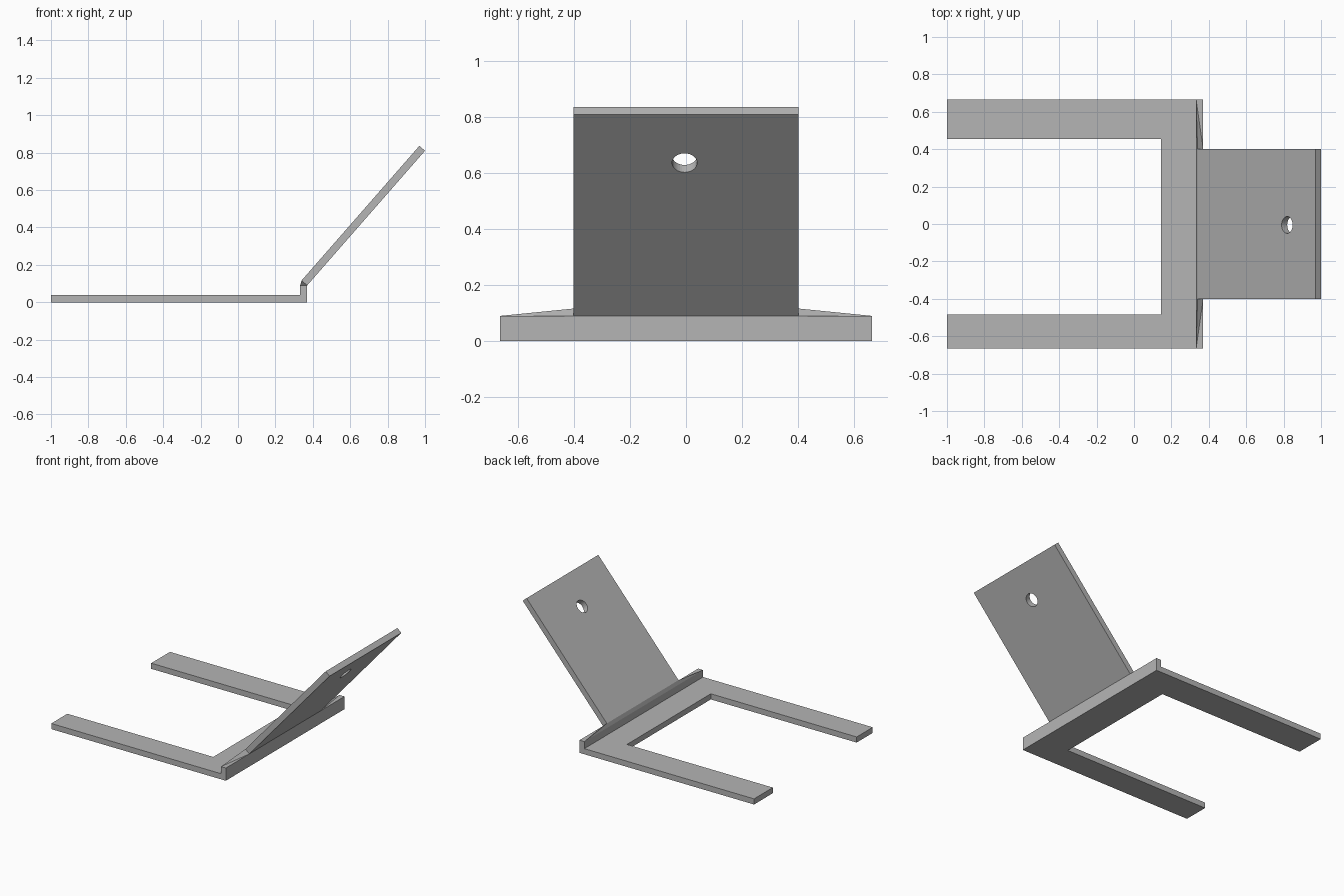
import bpy
import bmesh
from math import atan2
from mathutils import Vector, Matrix

cube = bpy.data.objects.get("Cube")
if cube:
    bpy.data.objects.remove(cube, do_unlink=True)

grey = bpy.data.materials.new("plain grey")
grey.use_nodes = True
grey.diffuse_color = (0.46, 0.46, 0.46, 1)
grey.node_tree.nodes["Principled BSDF"].inputs["Base Color"].default_value = grey.diffuse_color


def finish(bm, name):
    bmesh.ops.recalc_face_normals(bm, faces=bm.faces[:])
    mesh = bpy.data.meshes.new(name)
    bm.to_mesh(mesh)
    bm.free()
    mesh.materials.append(grey)
    obj = bpy.data.objects.new(name, mesh)
    bpy.context.collection.objects.link(obj)
    return obj


def extrude_profile(name, profile, half_width):
    """Side profile in x and z, swept across y."""
    bm = bmesh.new()
    face = bm.faces.new([bm.verts.new((x, -half_width, z)) for x, z in profile])
    swept = bmesh.ops.extrude_face_region(bm, geom=[face])["geom"]
    verts = [v for v in swept if isinstance(v, bmesh.types.BMVert)]
    bmesh.ops.translate(bm, verts=verts, vec=(0, 2 * half_width, 0))
    return finish(bm, name)


def cut(target, cutter):
    cutter.hide_render = True
    mod = target.modifiers.new("cut", 'BOOLEAN')
    mod.operation = 'DIFFERENCE'
    mod.solver = 'EXACT'
    mod.object = cutter
    bpy.context.view_layer.objects.active = target
    bpy.ops.object.modifier_apply(modifier=mod.name)
    bpy.data.objects.remove(cutter, do_unlink=True)


thick = 0.04
back_x, lip_x, lip_z = 0.37, 0.332, 0.09
base_half, plate_half = 0.665, 0.402

# Base frame with raised lip: L profile, then the open slot between the arms
frame = extrude_profile("base_frame", [(-1, 0), (back_x, 0), (back_x, lip_z),
                                       (lip_x, lip_z), (lip_x, thick), (-1, thick)], base_half)
bm = bmesh.new()
bmesh.ops.create_cube(bm, size=1, matrix=Matrix.Translation((-0.455, -0.015, 0))
                      @ Matrix.Diagonal((1.2, 0.94, 1, 1)))
cut(frame, finish(bm, "slot_cutter"))

# Leaning plate
low = Vector((back_x, 0, lip_z))
high = Vector((1, 0, 0.81))
along = (high - low).normalized()
normal = Vector((-along.z, 0, along.x))
corners = [low, high, high + normal * thick, low + normal * thick]
plate = extrude_profile("leaning_plate", [(c.x, c.z) for c in corners], plate_half)

# Round hole near the top of the plate
centre = low + along * 0.727 + normal * thick / 2 + Vector((0, -0.005, 0))
bm = bmesh.new()
bmesh.ops.create_cone(bm, cap_ends=True, segments=32, radius1=0.045, radius2=0.045, depth=0.2,
                      matrix=Matrix.Translation(centre)
                      @ Matrix.Rotation(-atan2(along.z, along.x), 4, 'Y'))
cut(plate, finish(bm, "hole_cutter"))

# Tapered fillet along the lip, rising to the foot of the plate
bm = bmesh.new()
foot = corners[3]
for side in (-1, 1):
    bm.verts.new((lip_x, side * base_half, lip_z))
    for x, z in ((lip_x, lip_z), (back_x, lip_z), (foot.x, foot.z)):
        bm.verts.new((x, side * plate_half, z))
bmesh.ops.convex_hull(bm, input=bm.verts[:])
loose = [v for v in bm.verts if not v.link_faces]
bmesh.ops.delete(bm, geom=loose, context='VERTS')
finish(bm, "lip_fillet")
